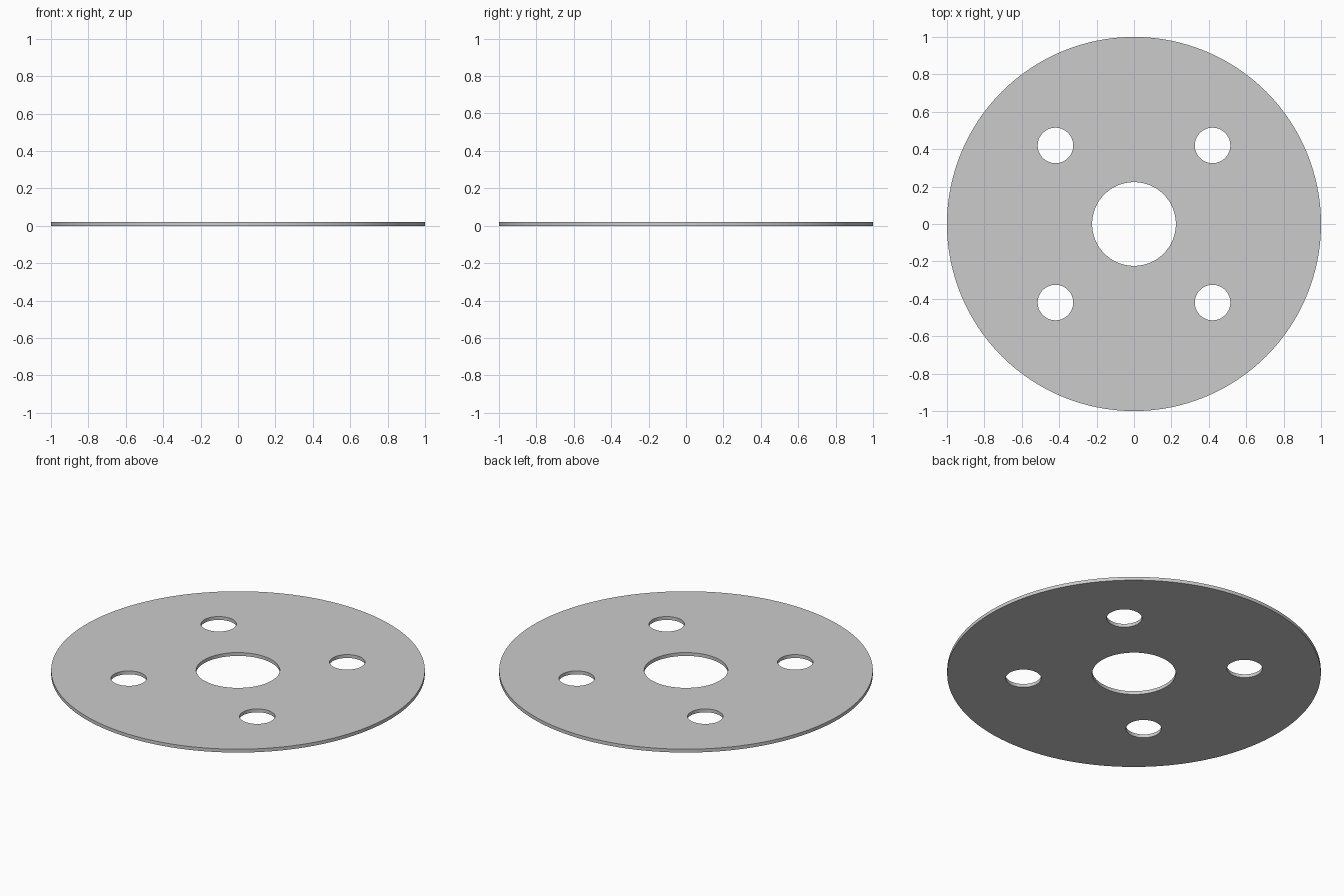
import bpy
from math import cos, sin, tau, radians

if "Cube" in bpy.data.objects:
    bpy.data.objects.remove(bpy.data.objects["Cube"])

THICKNESS = 0.02
HOLE_OFFSET = 0.42

profile = bpy.data.curves.new("flange_plate", 'CURVE')
profile.dimensions = '2D'
profile.fill_mode = 'BOTH'
profile.extrude = THICKNESS / 2


def add_circle(x, y, radius, sides):
    spline = profile.splines.new('POLY')
    spline.points.add(sides - 1)
    for i, point in enumerate(spline.points):
        a = tau * i / sides
        point.co = (x + radius * cos(a), y + radius * sin(a), 0, 1)
    spline.use_cyclic_u = True


# Outer rim and centre bore
add_circle(0, 0, 1.0, 128)
add_circle(0, 0, 0.224, 64)

# Four bolt holes
for sx in (-1, 1):
    for sy in (-1, 1):
        add_circle(sx * HOLE_OFFSET, sy * HOLE_OFFSET, 0.095, 48)

# Turn the extruded profile into a mesh plate standing on the ground
plate = bpy.data.objects.new("flange_plate", profile)
bpy.context.collection.objects.link(plate)
bpy.context.view_layer.objects.active = plate
plate.select_set(True)
bpy.ops.object.convert(target='MESH')
plate = bpy.context.object
plate.location.z = THICKNESS / 2

# Weld caps to walls, smooth the round walls and keep the rims sharp
bpy.ops.object.mode_set(mode='EDIT')
bpy.ops.mesh.select_all(action='SELECT')
bpy.ops.mesh.remove_doubles(threshold=0.0001)
bpy.ops.mesh.normals_make_consistent(inside=False)
bpy.ops.object.mode_set(mode='OBJECT')
bpy.ops.object.shade_smooth_by_angle(angle=radians(30))
